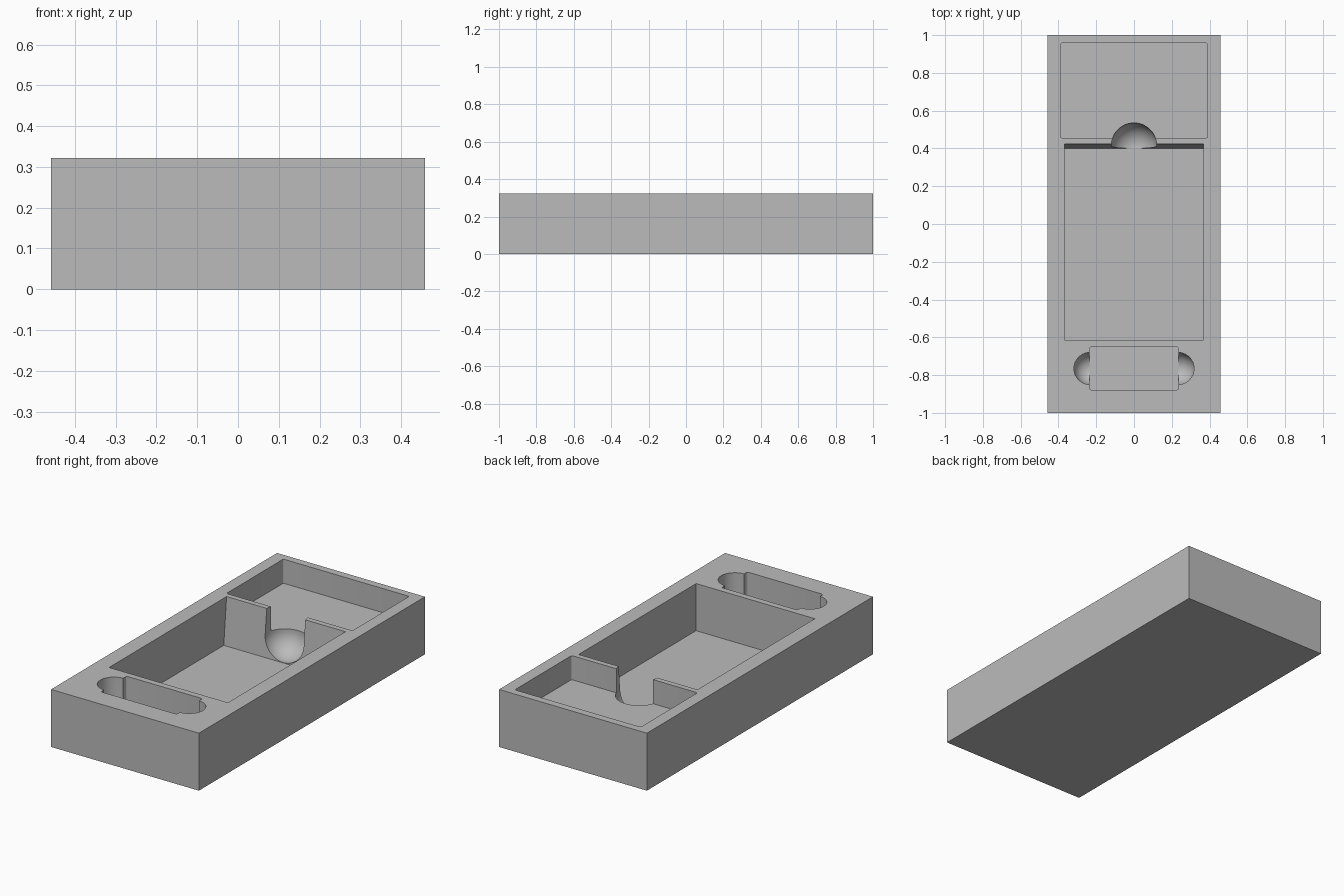
import bpy, bmesh, math
from mathutils import Vector, Matrix

if "Cube" in bpy.data.objects:
    bpy.data.objects.remove(bpy.data.objects["Cube"], do_unlink=True)

TOP = 0.322      # height of the tray
CLEAR = 0.36     # cutters rise above the tray to here

grey = bpy.data.materials.new("plain_grey")
grey.use_nodes = True
colour = (0.5, 0.5, 0.5, 1)
grey.diffuse_color = colour
grey.node_tree.nodes["Principled BSDF"].inputs["Base Color"].default_value = colour


def make_object(name, bm):
    bmesh.ops.recalc_face_normals(bm, faces=bm.faces)
    mesh = bpy.data.meshes.new(name)
    bm.to_mesh(mesh)
    bm.free()
    mesh.materials.append(grey)
    obj = bpy.data.objects.new(name, mesh)
    bpy.context.collection.objects.link(obj)
    return obj


def box(name, half_x, y0, y1, z0, z1, radius=0, lean=0):
    """Box with optional rounded upright edges and a leaning back wall."""
    bm = bmesh.new()
    size = Vector((2 * half_x, y1 - y0, z1 - z0))
    centre = Vector((0, (y0 + y1) / 2, (z0 + z1) / 2))
    bmesh.ops.create_cube(bm, size=1, matrix=Matrix.Translation(centre) @ Matrix.Diagonal(size).to_4x4())
    for v in bm.verts:
        if v.co.y > centre.y and v.co.z < centre.z:
            v.co.y -= lean
    if radius:
        upright = [e for e in bm.edges if abs(e.verts[0].co.z - e.verts[1].co.z) > 0.01]
        bmesh.ops.bevel(bm, geom=upright, offset=radius, segments=4, profile=0.5, affect='EDGES')
    return make_object(name, bm)


def finger_hole(name, x, y, bottom, radius):
    """Round-bottomed upright shaft: a sphere with its upper half raised."""
    bm = bmesh.new()
    bmesh.ops.create_uvsphere(bm, u_segments=64, v_segments=32, radius=radius)
    for v in bm.verts:
        if v.co.z > 0.001:
            v.co.z += CLEAR - bottom
        v.co += Vector((x, y, bottom + radius))
    return make_object(name, bm)


# Solid tray block
tray = box("tray", 0.458, -1, 1, 0, TOP)

# Three pockets and their finger holes
cutters = [
    box("rear_pocket", 0.39, 0.455, 0.958, 0.187, CLEAR, radius=0.01),
    box("middle_pocket", 0.368, -0.615, 0.428, 0.058, CLEAR, lean=0.028),
    box("front_pocket", 0.235, -0.878, -0.65, 0.125, CLEAR, radius=0.01),
    finger_hole("divider_notch", 0, 0.415, 0.059, 0.12),
]
for side, sign in (("left", 1), ("right", -1)):
    cutters.append(finger_hole(side + "_finger_hole", sign * 0.233, -0.765, 0.126, 0.085))

# Carve each shape out of the block
bpy.ops.object.select_all(action='DESELECT')
bpy.context.view_layer.objects.active = tray
tray.select_set(True)
for cutter in cutters:
    cutter.hide_render = True
    cut = tray.modifiers.new(cutter.name, 'BOOLEAN')
    cut.operation = 'DIFFERENCE'
    cut.solver = 'EXACT'
    cut.object = cutter
    bpy.ops.object.modifier_apply(modifier=cut.name)
    bpy.data.objects.remove(cutter, do_unlink=True)

# Smooth bowls, crisp edges
bpy.ops.object.shade_smooth_by_angle(angle=math.radians(20))
